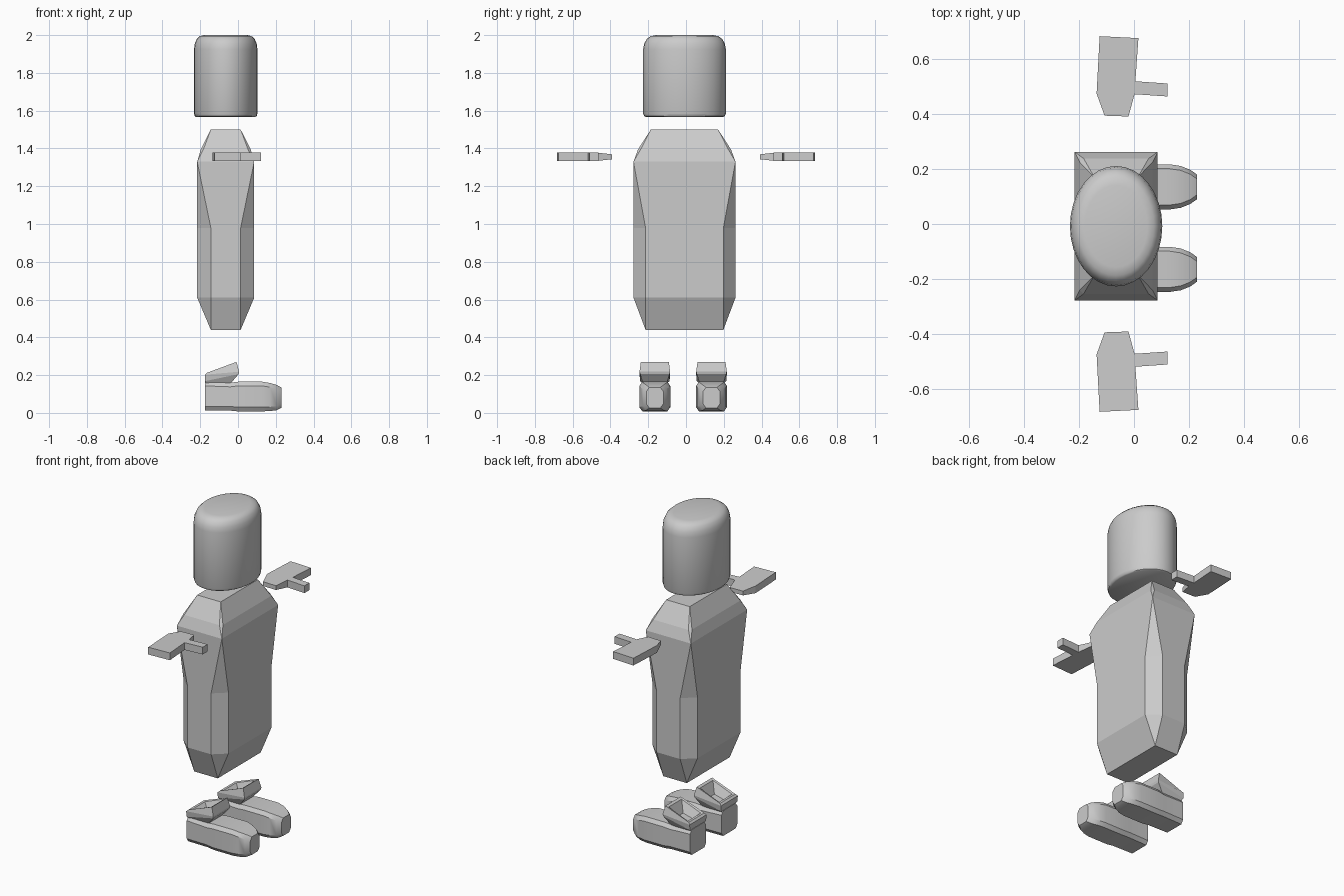
import bpy, bmesh, math
from mathutils import Vector

if "Cube" in bpy.data.objects:
    bpy.data.objects.remove(bpy.data.objects["Cube"])


def finish(bm, name, smooth=None):
    bmesh.ops.remove_doubles(bm, verts=bm.verts, dist=0.0005)
    bmesh.ops.recalc_face_normals(bm, faces=bm.faces)
    me = bpy.data.meshes.new(name)
    bm.to_mesh(me)
    bm.free()
    ob = bpy.data.objects.new(name, me)
    bpy.context.collection.objects.link(ob)
    if smooth:
        bpy.ops.object.select_all(action='DESELECT')
        ob.select_set(True)
        bpy.context.view_layer.objects.active = ob
        bpy.ops.object.shade_smooth_by_angle(angle=math.radians(smooth))
    return ob


def loft(name, rings, smooth=None):
    """Skin equal-length point loops and cap both ends."""
    bm = bmesh.new()
    loops = [[bm.verts.new(p) for p in ring] for ring in rings]
    n = len(loops[0])
    for a, b in zip(loops, loops[1:]):
        for i in range(n):
            j = (i + 1) % n
            bm.faces.new((a[i], a[j], b[j], b[i]))
    bm.faces.new(loops[0])
    bm.faces.new(loops[-1])
    return finish(bm, name, smooth)


def octagon(hx, hy, c, d):
    """Chamfered rectangle outline; c and d are the cuts along each axis."""
    return [(hx, -hy + d), (hx, hy - d), (hx - c, hy), (-hx + c, hy),
            (-hx, hy - d), (-hx, -hy + d), (-hx + c, -hy), (hx - c, -hy)]


CX, CY = -0.065, -0.008

# head: oval drum with a softly rounded crown
SEG = 32
profile = [(0.93, 1.566), (0.975, 1.571), (1, 1.585), (1, 1.925), (0.975, 1.955),
           (0.91, 1.98), (0.82, 1.994), (0.68, 2.0)]
loft("head", [[(CX + 0.168 * s * math.cos(2 * math.pi * i / SEG),
                CY + 0.219 * s * math.sin(2 * math.pi * i / SEG), z)
               for i in range(SEG)] for s, z in profile], 40)

# torso: rectangular shoulders, chamfered waist, tapered base
sections = [(0.44, 0.079, 0.206, 0, 0), (0.61, 0.151, 0.27, 0.072, 0.064),
            (0.98, 0.151, 0.27, 0.072, 0.064), (1.33, 0.151, 0.27, 0, 0),
            (1.395, 0.132, 0.246, 0.014, 0.014), (1.50, 0.079, 0.178, 0, 0)]
loft("torso", [[(CX + x, CY + y, z) for x, y in octagon(hx, hy, c, d)]
               for z, hx, hy, c, d in sections])

# hands: flat palm outline with a thumb, thinner at the inner end
outline = [(-0.125, 0.683), (0.016, 0.676), (0.005, 0.519), (0.121, 0.511),
           (0.121, 0.464), (0.002, 0.472), (-0.02, 0.391), (-0.107, 0.394),
           (-0.136, 0.474)]
for side, s in (("right", -1), ("left", 1)):
    rings = [[(x, s * y, 1.356 + k * (0.013 if y < 0.4 else 0.022))
              for x, y in outline] for k in (-1, 1)]
    loft(side + "_hand", rings)

# shoes: chamfered sections swept from heel to toe
shoe = [(-0.176, 0.076, 0.012, 0.165), (-0.04, 0.079, 0.012, 0.160),
        (0.0, 0.082, 0.008, 0.165), (0.13, 0.082, 0.008, 0.165),
        (0.17, 0.076, 0.010, 0.158), (0.205, 0.062, 0.014, 0.148),
        (0.229, 0.045, 0.026, 0.135)]
# cuffs: neck, lower edge, rim, inner rim, hollow floor
# (back x, back z, front x, front z, half width)
cuff = [(-0.168, 0.155, -0.04, 0.155, 0.062), (-0.175, 0.168, 0.003, 0.205, 0.078),
        (-0.176, 0.202, 0.006, 0.218, 0.081), (-0.165, 0.212, -0.008, 0.270, 0.074),
        (-0.150, 0.212, -0.022, 0.262, 0.062), (-0.115, 0.178, -0.050, 0.195, 0.036)]
for side, s in (("right", -1), ("left", 1)):
    fy = -0.015 + s * 0.15
    rings = []
    for x, w, z0, z1 in shoe:
        zc, hz = (z0 + z1) / 2, (z1 - z0) / 2
        rings.append([(x, fy + a, zc + b) for a, b in octagon(w, hz, 0.016, 0.022)])
    loft(side + "_shoe", rings, 30)
    loft(side + "_cuff", [[(xb, fy - w, zb), (xf, fy - w, zf),
                           (xf, fy + w, zf), (xb, fy + w, zb)]
                          for xb, zb, xf, zf, w in cuff])
